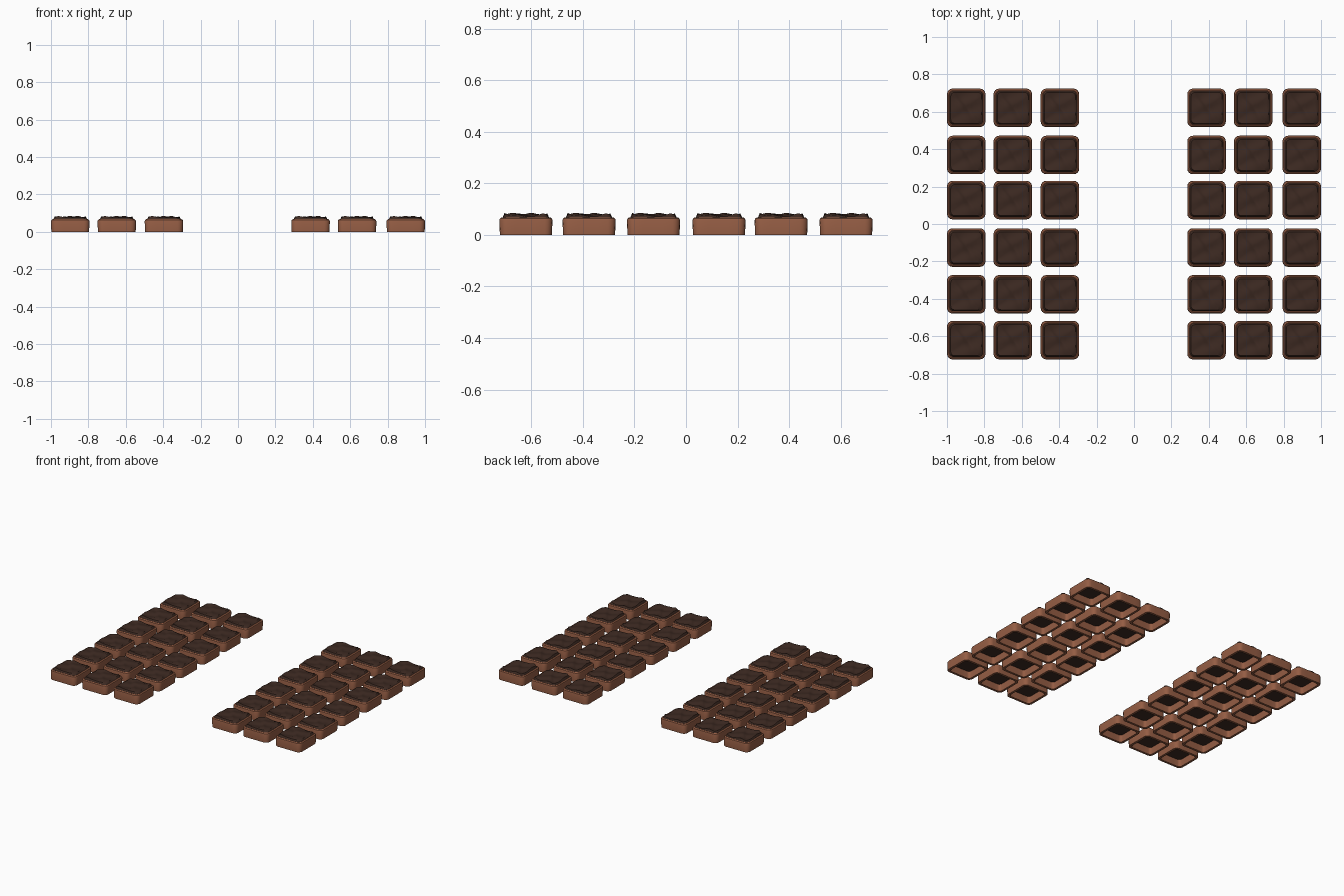
import bpy, bmesh, math

if "Cube" in bpy.data.objects:
    bpy.data.objects.remove(bpy.data.objects["Cube"])

XS = (-0.897, -0.648, -0.396, 0.388, 0.637, 0.897)
YS = (-0.621, -0.376, -0.126, 0.128, 0.369, 0.621)


def material(name, rgb):
    m = bpy.data.materials.new(name)
    m.diffuse_color = (*rgb, 1)
    m.use_nodes = True
    m.node_tree.nodes["Principled BSDF"].inputs["Base Color"].default_value = m.diffuse_color
    return m


def rounded_square(half, radius, seg=4):
    pts = []
    for k in range(4):
        a0 = k * math.pi / 2
        sx, sy = ((1, 1), (-1, 1), (-1, -1), (1, -1))[k]
        for i in range(seg + 1):
            a = a0 + i * math.pi / 2 / seg
            pts.append((sx * (half - radius) + radius * math.cos(a),
                        sy * (half - radius) + radius * math.sin(a)))
        # midpoints along the straight edge towards the next corner
        nx, ny = ((-1, 1), (-1, -1), (1, -1), (1, 1))[k]
        b = a0 + math.pi / 2
        end = (nx * (half - radius) + radius * math.cos(b),
               ny * (half - radius) + radius * math.sin(b))
        p = pts[-1]
        for t in (0.25, 0.5, 0.75):
            pts.append((p[0] + (end[0] - p[0]) * t, p[1] + (end[1] - p[1]) * t))
    return pts


def bridge(bm, a, b):
    n = len(a)
    for i in range(n):
        bm.faces.new((a[i], a[(i + 1) % n], b[(i + 1) % n], b[i]))


def finish(bm, name, mat):
    bmesh.ops.recalc_face_normals(bm, faces=bm.faces)
    me = bpy.data.meshes.new(name)
    bm.to_mesh(me)
    bm.free()
    me.materials.append(mat)
    me.shade_smooth()
    me.set_sharp_from_angle(angle=math.radians(35))
    return me


# Open-bottomed tray wall: half width, corner radius, height
bm = bmesh.new()
profile = ((0.101, 0.028, 0), (0.103, 0.03, 0.056), (0.101, 0.03, 0.063),
           (0.094, 0.026, 0.068), (0.087, 0.02, 0.066), (0.085, 0.018, 0))
rings = [[bm.verts.new((x, y, z)) for x, y in rounded_square(h, r)]
         for h, r, z in profile]
for i in range(len(rings)):
    bridge(bm, rings[i], rings[(i + 1) % len(rings)])
tray_mesh = finish(bm, "planter_tray", material("clay", (0.30, 0.11, 0.058)))


# Lumpy soil, swelling above the rim
def soil_height(x, y):
    return (0.077 + 0.004 * math.sin(52 * x + 25 * y + 0.6)
            + 0.003 * math.sin(68 * y - 30 * x)
            + 0.002 * math.sin(110 * x + 60 * y + 1))


bm = bmesh.new()
rim = rounded_square(0.09, 0.022)
rings = [[bm.verts.new((x * 0.95, y * 0.95, 0.052)) for x, y in rim],
         [bm.verts.new((x, y, 0.067)) for x, y in rim]]
for s in (0.92, 0.78, 0.62, 0.46, 0.3, 0.15):
    rings.append([bm.verts.new((x * s, y * s, soil_height(x * s, y * s)))
                  for x, y in rim])
for a, b in zip(rings, rings[1:]):
    bridge(bm, a, b)
centre = bm.verts.new((0, 0, soil_height(0, 0)))
for i, v in enumerate(rings[-1]):
    bm.faces.new((v, rings[-1][(i + 1) % len(rim)], centre))
bm.faces.new(rings[0])
soil_mesh = finish(bm, "soil", material("dark_soil", (0.047, 0.023, 0.016)))

# Two blocks of three columns by six rows
for i, x in enumerate(XS):
    for j, y in enumerate(YS):
        for me in (tray_mesh, soil_mesh):
            ob = bpy.data.objects.new(f"{me.name}_{i}_{j}", me)
            ob.location = (x, y, 0)
            bpy.context.collection.objects.link(ob)
